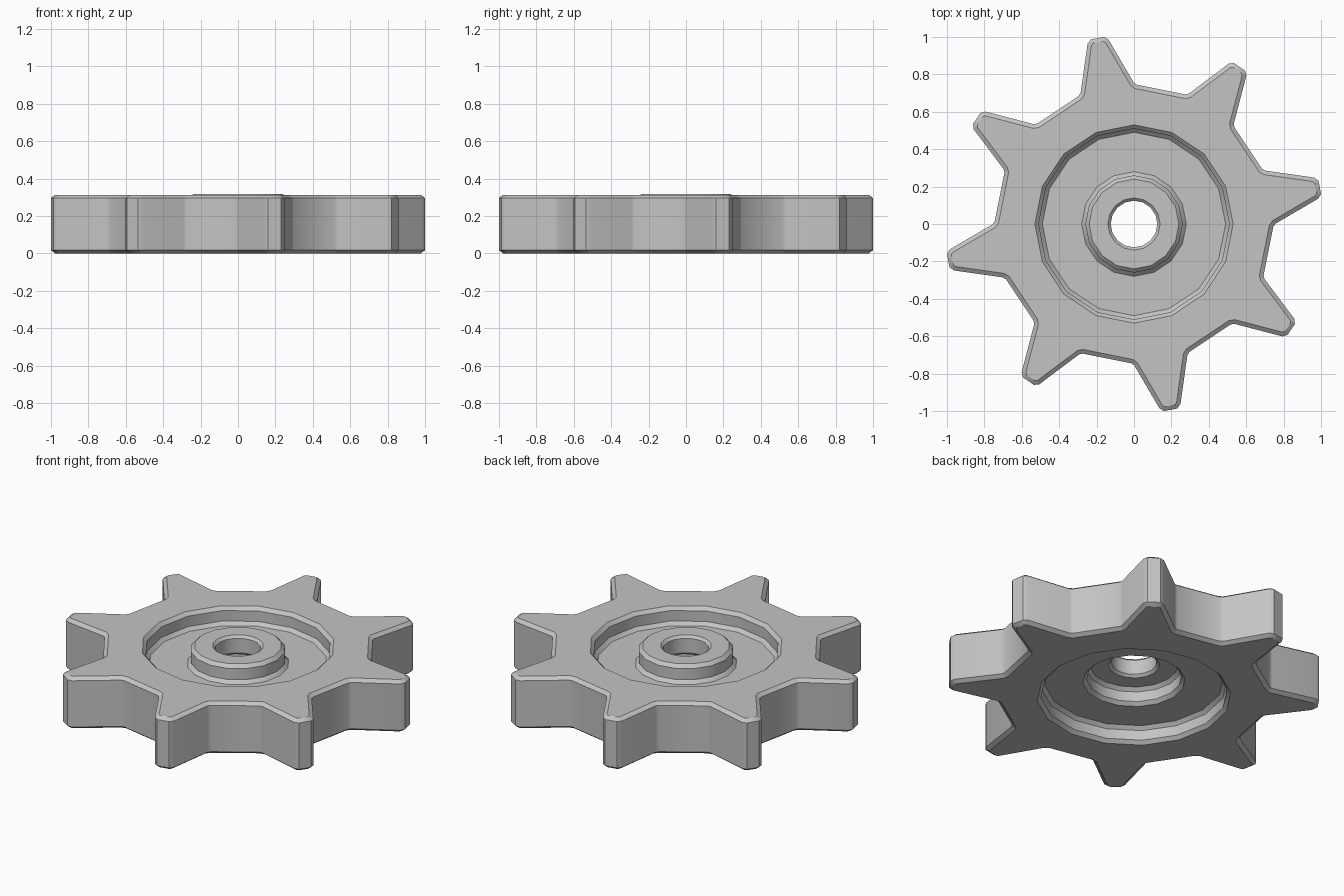
import bpy, bmesh
from math import radians, cos, sin, pi
from mathutils import Vector

cube = bpy.data.objects.get("Cube")
if cube:
    bpy.data.objects.remove(cube, do_unlink=True)

TEETH, SIDES = 8, 16
TOP, BEVEL, BEVEL_Z = 0.313, 0.022, 0.017
HUB_TOP = 0.317

# Steel material
steel = bpy.data.materials.new("grey steel")
steel.use_nodes = True
colour = (0.55, 0.55, 0.55, 1)
steel.diffuse_color = colour
steel.node_tree.nodes["Principled BSDF"].inputs["Base Color"].default_value = colour


def polar(r, a):
    return Vector((r * cos(a), r * sin(a)))


def inset(points, d):
    """Move a counter-clockwise outline inwards by d with mitred corners."""
    out = []
    for i, p in enumerate(points):
        a = (p - points[i - 1]).normalized()
        b = (points[(i + 1) % len(points)] - p).normalized()
        na, nb = Vector((-a.y, a.x)), Vector((-b.y, b.x))
        out.append(p + (na + nb) * d / (1 + na.dot(nb)))
    return out


def ring(bm, points, z):
    return [bm.verts.new((p.x, p.y, z)) for p in points]


def skin(bm, rings):
    for lo, hi in zip(rings, rings[1:]):
        for i in range(len(lo)):
            j = (i + 1) % len(lo)
            bm.faces.new((lo[i], lo[j], hi[j], hi[i]))


def loop_edges(bm, loop):
    return [bm.edges.get((loop[i - 1], loop[i])) for i in range(len(loop))]


# Tooth half profile: radius and angle from the tooth axis, root to tip
half = [(0.745, 12.3), (0.757, 11.0), (0.995, 3.3), (1.013, 2.0)]
tooth = [(r, -a) for r, a in half] + half[::-1]
outline = [polar(r, radians(11.15 + a + t * 360 / TEETH))
           for t in range(TEETH) for r, a in tooth]
small = inset(outline, BEVEL)

# Stepped centre: underside recess, hub recess, bore, raised hub, top recess
profile = [(0.53, 0), (0.51, 0.02), (0.51, 0.08), (0.49, 0.10),
           (0.28, 0.10), (0.26, 0.12), (0.26, 0.18), (0.24, 0.20),
           (0.14, 0.20), (0.125, 0.215), (0.125, HUB_TOP - 0.015), (0.14, HUB_TOP),
           (0.24, HUB_TOP), (0.26, HUB_TOP - 0.02), (0.26, 0.23), (0.28, 0.21),
           (0.49, 0.21), (0.51, 0.23), (0.51, TOP - 0.02), (0.53, TOP)]

bm = bmesh.new()
outer = [ring(bm, small, 0), ring(bm, outline, BEVEL_Z),
         ring(bm, outline, TOP - BEVEL_Z), ring(bm, small, TOP)]
inner = [ring(bm, [polar(r, 2 * pi * i / SIDES) for i in range(SIDES)], z)
         for r, z in profile]
skin(bm, outer)
skin(bm, inner)

# Flat toothed faces between the outline and the recess
for k, up in ((0, -1), (-1, 1)):
    edges = loop_edges(bm, outer[k]) + loop_edges(bm, inner[k])
    bmesh.ops.triangle_fill(bm, edges=edges, use_beauty=True, normal=(0, 0, up))
bmesh.ops.recalc_face_normals(bm, faces=bm.faces)

mesh = bpy.data.meshes.new("sprocket_wheel")
bm.to_mesh(mesh)
bm.free()
mesh.materials.append(steel)
wheel = bpy.data.objects.new("sprocket_wheel", mesh)
bpy.context.collection.objects.link(wheel)

bpy.ops.object.select_all(action="DESELECT")
wheel.select_set(True)
bpy.context.view_layer.objects.active = wheel
bpy.ops.object.shade_smooth_by_angle(angle=radians(30))
